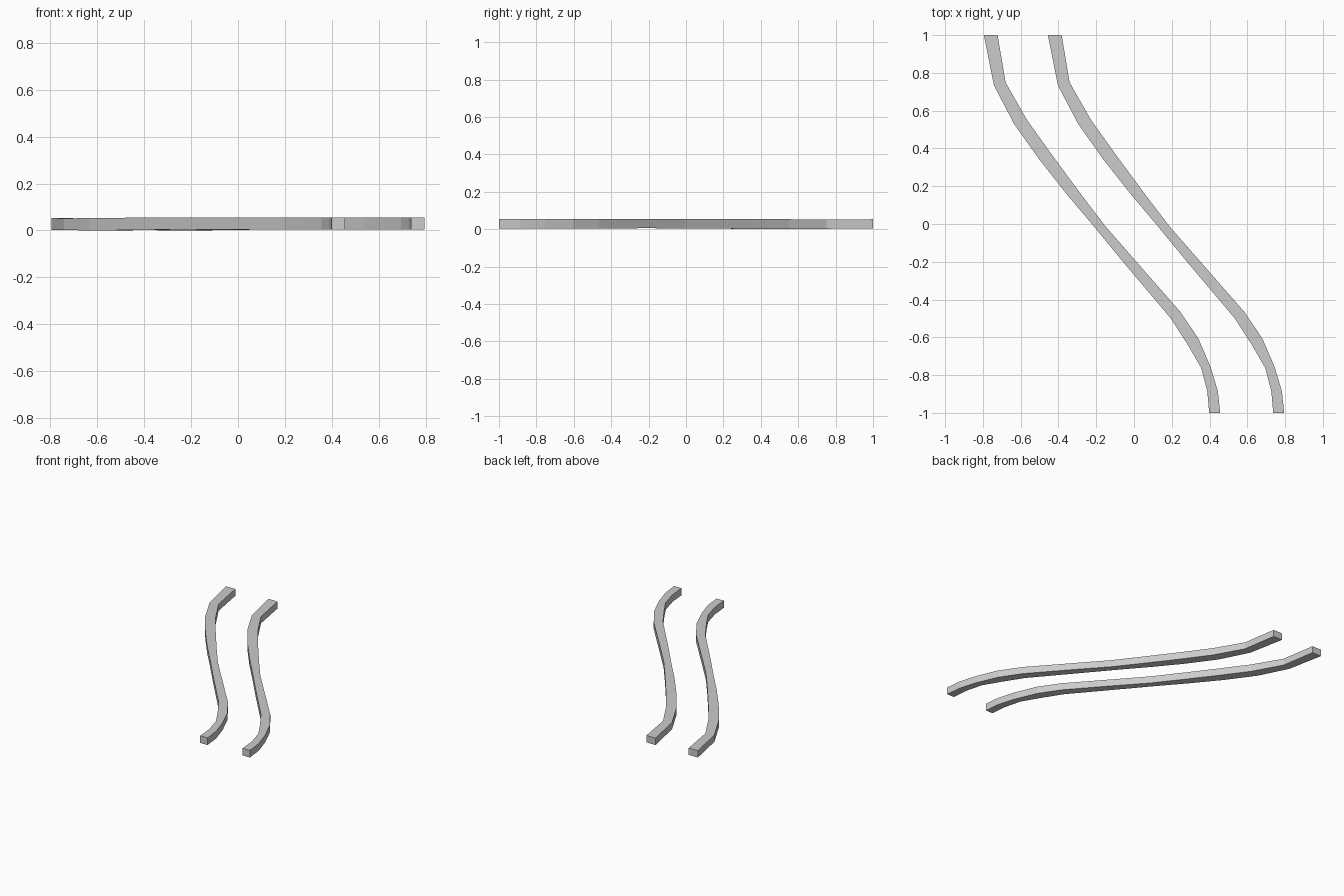
import bpy, bmesh

# Stations along one rail: left edge x,y / right edge x,y / bottom z / top z
STATIONS = [
    (-0.795, 1.00, -0.722, 1.00, 0.003, 0.053),
    (-0.742, 0.735, -0.680, 0.75, 0.002, 0.051),
    (-0.635, 0.53, -0.566, 0.55, 0.000, 0.053),
    (-0.500, 0.34, -0.430, 0.36, 0.001, 0.054),
    (-0.358, 0.16, -0.290, 0.17, 0.003, 0.055),
    (-0.223, 0.00, -0.153, -0.01, 0.004, 0.055),
    (-0.050, -0.21, 0.013, -0.20, 0.005, 0.055),
    (0.195, -0.50, 0.245, -0.465, 0.004, 0.055),
    (0.285, -0.64, 0.340, -0.605, 0.003, 0.055),
    (0.355, -0.76, 0.405, -0.755, 0.003, 0.055),
    (0.388, -0.885, 0.444, -0.885, 0.003, 0.055),
    (0.398, -1.00, 0.456, -1.00, 0.003, 0.055),
]


def rail(name, dx):
    bm = bmesh.new()
    rings = []
    for lx, ly, rx, ry, z0, z1 in STATIONS:
        corners = [(lx, ly, z0), (rx, ry, z0), (rx, ry, z1), (lx, ly, z1)]
        rings.append([bm.verts.new((x + dx, y, z)) for x, y, z in corners])
    # side walls between neighbouring cross-sections
    for a, b in zip(rings, rings[1:]):
        for i in range(4):
            j = (i + 1) % 4
            bm.faces.new((a[i], a[j], b[j], b[i]))
    # end caps
    bm.faces.new(rings[0])
    bm.faces.new(rings[-1])
    bmesh.ops.recalc_face_normals(bm, faces=bm.faces)
    mesh = bpy.data.meshes.new(name)
    bm.to_mesh(mesh)
    bm.free()
    bpy.context.collection.objects.link(bpy.data.objects.new(name, mesh))


# Two identical parallel rails
rail("left_rail", 0.0)
rail("right_rail", 0.339)
